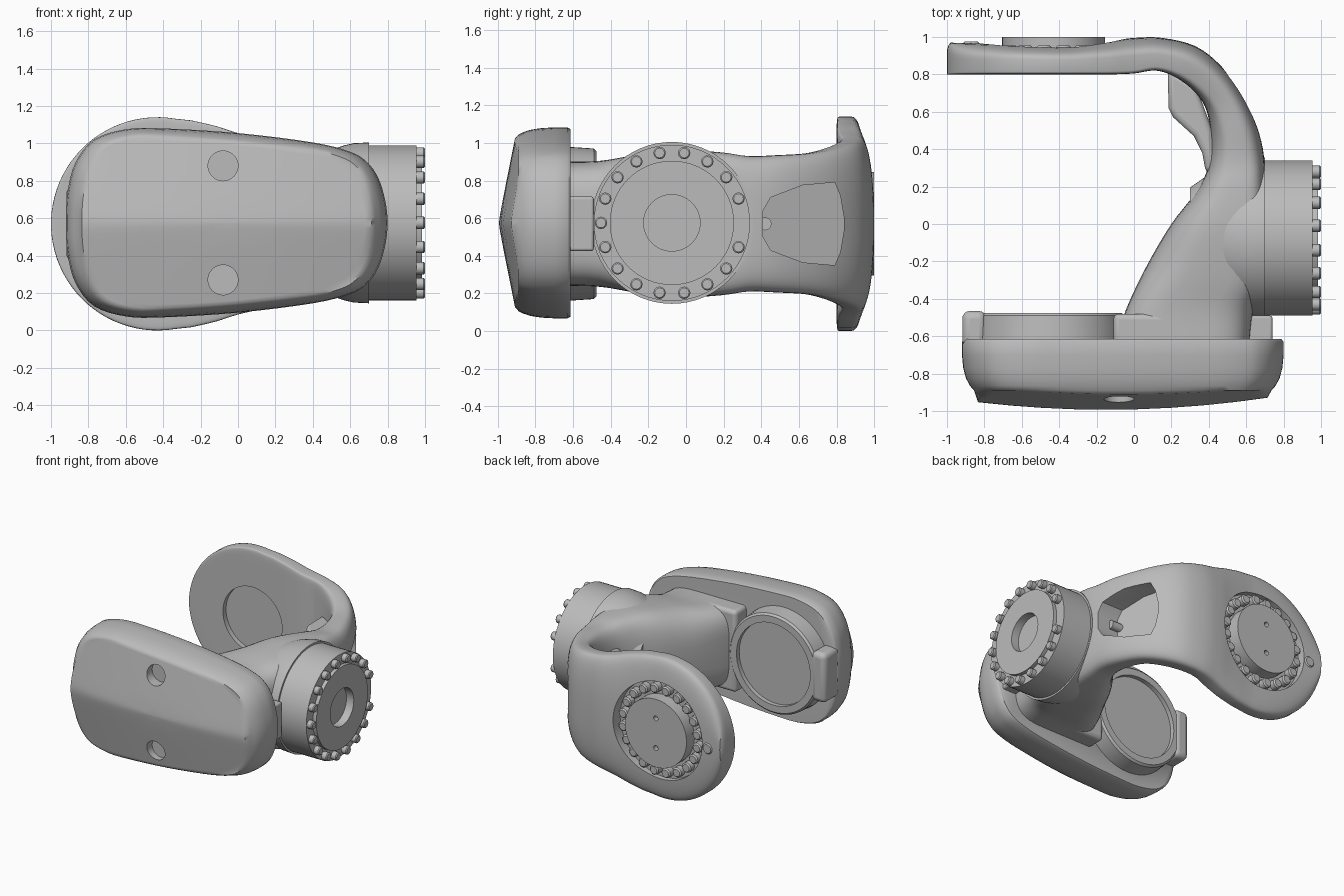
import bpy, bmesh, math
from mathutils import Vector

cube = bpy.data.objects.get("Cube")
if cube:
    bpy.data.objects.remove(cube, do_unlink=True)

MID = 0.57                      # height of the symmetry plane
EAR = -0.43                     # x of the rear joint axis
FRONT = -0.45                   # x of the front joint axis
HUB = -0.075                    # y of the side flange axis

grey = bpy.data.materials.new("light_grey")
grey.use_nodes = True
grey.diffuse_color = (0.5, 0.5, 0.5, 1)
grey.node_tree.nodes["Principled BSDF"].inputs["Base Color"].default_value = (0.5, 0.5, 0.5, 1)


def finish(name, bm):
    bmesh.ops.recalc_face_normals(bm, faces=bm.faces)
    mesh = bpy.data.meshes.new(name)
    bm.to_mesh(mesh)
    bm.free()
    mesh.materials.append(grey)
    ob = bpy.data.objects.new(name, mesh)
    bpy.context.collection.objects.link(ob)
    return ob


def activate(ob):
    bpy.ops.object.select_all(action='DESELECT')
    ob.select_set(True)
    bpy.context.view_layer.objects.active = ob


def smooth(ob, angle=35):
    activate(ob)
    bpy.ops.object.shade_smooth_by_angle(angle=math.radians(angle))


def loft(name, rings):
    """Skin a list of closed rings and cap both ends."""
    bm = bmesh.new()
    vs = [[bm.verts.new(p) for p in r] for r in rings]
    n = len(vs[0])
    for a, b in zip(vs, vs[1:]):
        for i in range(n):
            j = (i + 1) % n
            bm.faces.new((a[i], a[j], b[j], b[i]))
    bm.faces.new(vs[0])
    bm.faces.new(vs[-1])
    return finish(name, bm)


def lathe(name, axis, centre, profile, sides=64):
    """Solid of revolution; profile holds (position along axis, radius)."""
    cx, cy, cz = centre
    rings = []
    for t, r in profile:
        ring = []
        for i in range(sides):
            a = math.tau * i / sides
            u, v = r * math.cos(a), r * math.sin(a)
            ring.append((t, cy + u, cz + v) if axis == 'x' else (cx + u, t, cz + v))
        rings.append(ring)
    return loft(name, rings)


def rod(name, axis, centre, a, b, r, sides=64):
    return lathe(name, axis, centre, [(a, r), (b, r)], sides)


def cut(ob, *cutters):
    for c in cutters:
        c.hide_render = True
        mod = ob.modifiers.new("cut", 'BOOLEAN')
        mod.operation, mod.solver, mod.object = 'DIFFERENCE', 'EXACT', c
        activate(ob)
        bpy.ops.object.modifier_apply(modifier=mod.name)
        bpy.data.objects.remove(c, do_unlink=True)


def catmull(points, steps, closed=False):
    pts = [Vector(p) for p in points]
    n, out = len(pts), []
    pick = (lambda i: pts[i % n]) if closed else (lambda i: pts[max(0, min(n - 1, i))])
    for i in range(n if closed else n - 1):
        p0, p1, p2, p3 = (pick(i + k) for k in (-1, 0, 1, 2))
        for s in range(steps):
            t = s / steps
            out.append(0.5 * (2 * p1 + (p2 - p0) * t + (2 * p0 - 5 * p1 + 4 * p2 - p3) * t * t
                              + (3 * p1 - p0 - 3 * p2 + p3) * t ** 3))
    return out if closed else out + [pts[-1]]


def signed_pow(v, e):
    return math.copysign(abs(v) ** e, v)


# Forked arm: inner x, inner y, outer x, outer y, half height, inner and outer squareness
stations = [
    (-.10, -.63, .62, -.63, .33, 4, 4), (-.04, -.45, .64, -.46, .335, 4, 4),
    (.07, -.22, .69, -.30, .365, 3, 5), (.20, 0, .70, -.05, .39, 3, 6),
    (.33, .17, .70, .20, .38, 3, 5), (.395, .30, .695, .36, .36, 3, 4),
    (.41, .45, .66, .52, .365, 3, 3.6), (.39, .60, .58, .69, .375, 4, 3.4),
    (.33, .70, .47, .84, .40, 6, 3), (.23, .78, .33, .95, .43, 9, 2.6),
    (.12, .82, .15, .995, .455, 14, 2.4), (0, .805, 0, .995, .485, 20, 2.4),
    (-.12, .80, -.12, .98, .523, 20, 2.4), (-.25, .80, -.25, .965, .553, 20, 2.5),
]
path = catmull(stations, 4)
for k in range(1, 25):
    a = math.radians(-14 + 102 * k / 24)
    x = EAR - .57 * math.sin(a)
    if x < -.25:
        rim = .955 + .015 * max(0, math.sin(a)) - .04 * max(0, k - 21) / 3
        path.append(Vector((x, .80, x, rim, .57 * math.cos(a), 20, 2.6)))
rings = []
for ix, iy, ox, oy, h, inner, outer in path:
    ring = []
    for i in range(48):
        a = math.tau * i / 48
        e = 2 / (inner if math.cos(a) < 0 else outer)
        s = .5 + .5 * signed_pow(math.cos(a), e)
        ring.append((ix + (ox - ix) * s, iy + (oy - iy) * s, MID + h * signed_pow(math.sin(a), e)))
    rings.append(ring)
arm = loft("forked_arm", rings)

# Pocket on the outer bend, with a sloping floor
half = [(.41, .07), (.45, .14), (.62, .205), (.79, .22), (.82, .15), (.84, .03)]
outline = half + [(y, -z) for y, z in reversed(half)]
pocket = loft("pocket_cutter", [[(.66 - .38 * y, y, MID + z) for y, z in outline],
                                [(1.0, y, MID + z) for y, z in outline]])
ear = (EAR, 0, MID)
cut(arm, pocket, rod("ring_cutter", 'y', ear, .90, 1.1, .39),
    rod("recess_cutter", 'y', ear, .7, .84, .265))
smooth(arm)

# Bulge behind the pocket
corner = [(.18, .83), (.185, .62), (.21, .57), (.32, .47), (.365, .38), (.385, .27), (.45, .30),
          (.42, .50), (.33, .74)]
bulge = loft("pocket_bulge", [[(x, y, MID + z) for x, y in corner] for z in (-.2, .2)])
bev = bulge.modifiers.new("round", 'BEVEL')
bev.width, bev.segments = .03, 3
smooth(bulge)
smooth(rod("pocket_screw", 'x', (0, .42, MID), .48, .58, .035, 12))

# Rear joint disc, its bolts and lock screw
disc = rod("rear_joint_disc", 'y', ear, .87, 1.0, .275)
cut(disc, *[rod("pin_cutter", 'y', (EAR, 0, MID + s * .12), .96, 1.1, .02, 16) for s in (-1, 1)])
smooth(disc)
for i in range(20):
    a = math.tau * (i + .5) / 20
    spot = (EAR + .335 * math.cos(a), 0, MID + .335 * math.sin(a))
    smooth(lathe("rear_bolt", 'y', spot, [(.89, .04), (.945, .04), (.955, .03)], 12))
smooth(lathe("lock_screw", 'y', (-.87, 0, MID - .02), [(.9, .05), (.96, .05), (.975, .035)], 16))

# Side hub, flange and bolts
hub = (0, HUB, .575)
smooth(lathe("hub_collar", 'x', hub, [(.30, .27), (.42, .355), (.50, .392), (.57, .415), (.62, .426), (.70, .43)]))
flange = lathe("side_flange", 'x', hub, [(.68, .415), (.955, .415), (.955, .33), (.985, .33)])
cut(flange, rod("bore_cutter", 'x', hub, .92, 1.1, .15))
smooth(flange)
for i in range(1, 18):
    a = math.tau * i / 18
    spot = (0, HUB + .377 * math.cos(a), .575 + .377 * math.sin(a))
    smooth(lathe("flange_bolt", 'x', spot, [(.94, .033), (.993, .033), (1.0, .026)], 12))

# Front joint housing with recessed disc
seat = (FRONT, 0, MID)
housing = lathe("front_joint_housing", 'y', seat, [(-.64, .41), (-.49, .40), (-.475, .385)])
cut(housing, rod("seat_cutter", 'y', seat, -.51, -.3, .33))
smooth(housing)


def block(name, x0, x1, y0, y1, h, width):
    ob = loft(name, [[(x0, y0, MID + z), (x1, y0, MID + z), (x1, y1, MID + z), (x0, y1, MID + z)]
                     for z in (-h, h)])
    b = ob.modifiers.new("round", 'BEVEL')
    b.width, b.segments = width, 4
    smooth(ob)


block("end_tab", -.918, -.79, -.66, -.465, .20, .04)
block("neck_web", -.11, .25, -.66, -.48, .33, .03)
block("cover_bracket", .50, .74, -.66, -.49, .145, .015)

# Front cover: rounded outline, soft rim, ridged face
top = [(-.92, 0), (-.912, .16), (-.87, .32), (-.77, .445), (-.6, .5), (-.4, .505), (0, .48),
       (.4, .43), (.6, .38), (.69, .325), (.75, .24), (.787, .12), (.80, 0)]
edge = catmull(top + [(x, -z) for x, z in top[-2:0:-1]], 4, closed=True)


def face_y(x, z):
    return -.993 + .07 * ((x + .15) / .9) ** 2 + .2 * (math.hypot(z, .03) - .03)


rings = []
for s, y in ((.985, -.615), (1, -.63), (1, -.70), (.992, -.77), (.975, -.825), (.95, -.865), (.925, -.89)):
    rings.append([(-.06 + (x + .06) * s, y, .575 + z * s) for x, z in edge])
for s in (.90, .86, .7, .5, .3, .1, .01):
    ring = []
    for x, z in edge:
        px, pz = -.06 + (x + .06) * s, z * s
        ring.append((px, face_y(px, pz), .575 + pz))
    rings.append(ring)
cover = loft("front_cover", rings)
cut(cover, *[rod("hole_cutter", 'y', (-.08, 0, .575 + s * .305), -1.2, -.87, .08, 40) for s in (-1, 1)])
smooth(cover, 50)
